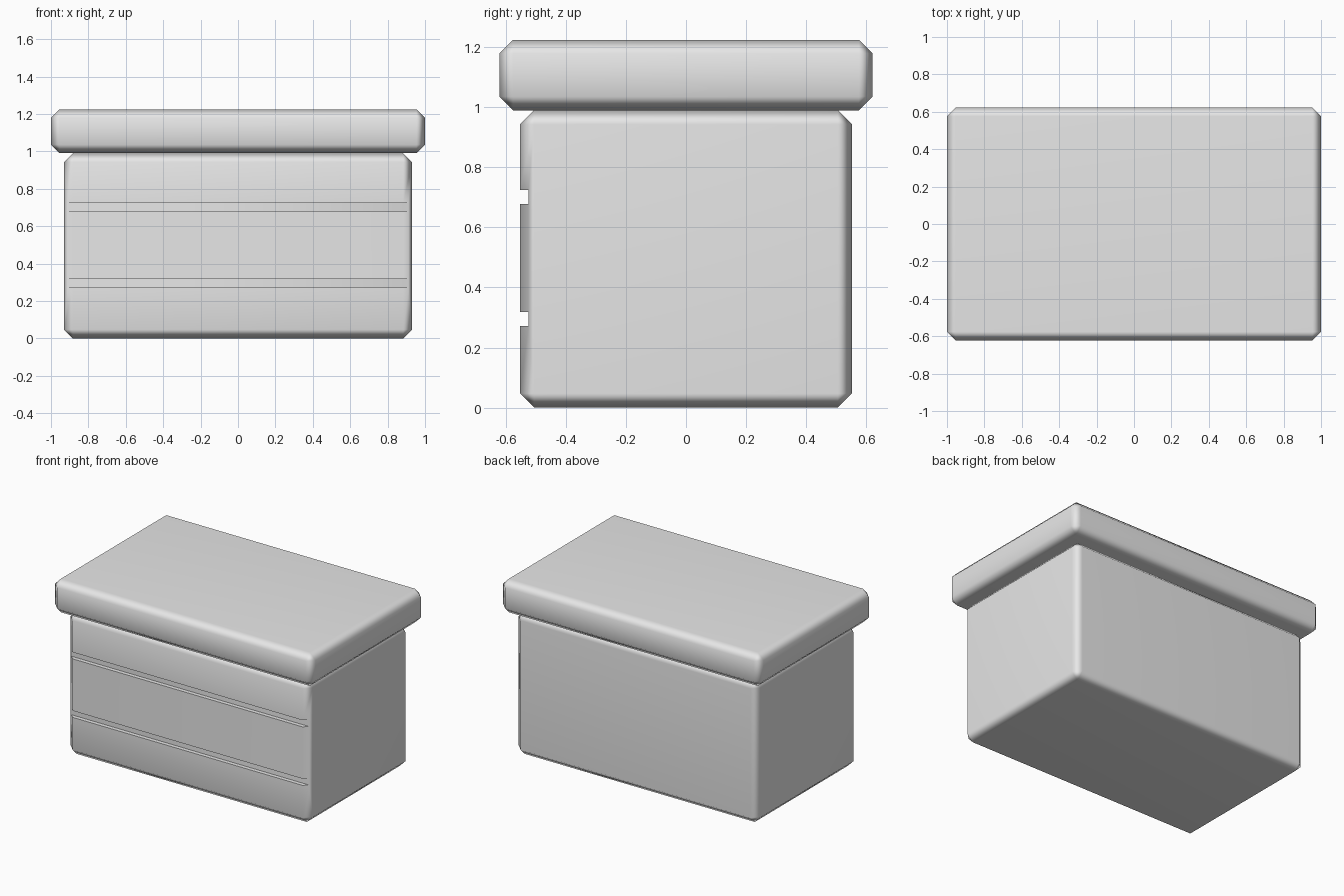
import bpy, bmesh, math
from mathutils import Matrix

if "Cube" in bpy.data.objects:
    bpy.data.objects.remove(bpy.data.objects["Cube"])

grey = bpy.data.materials.new("light grey")
grey.diffuse_color = (0.8, 0.8, 0.8, 1)
grey.use_nodes = True
grey.node_tree.nodes["Principled BSDF"].inputs["Base Color"].default_value = grey.diffuse_color


def box(name, x, y, z, chamfer=0.0):
    """Box between (lo, hi) limits on each axis, with optional flat chamfers."""
    bm = bmesh.new()
    lims = (x, y, z)
    size = [hi - lo for lo, hi in lims]
    mid = [(hi + lo) / 2 for lo, hi in lims]
    bmesh.ops.create_cube(bm, size=1, matrix=Matrix.Translation(mid) @ Matrix.Diagonal((*size, 1)))
    if chamfer:
        bmesh.ops.bevel(bm, geom=bm.edges[:], offset=chamfer, segments=1, affect='EDGES')
    me = bpy.data.meshes.new(name)
    bm.to_mesh(me)
    bm.free()
    me.materials.append(grey)
    ob = bpy.data.objects.new(name, me)
    bpy.context.collection.objects.link(ob)
    return ob


def activate(ob):
    bpy.ops.object.select_all(action='DESELECT')
    ob.select_set(True)
    bpy.context.view_layer.objects.active = ob


# Crate body and overhanging lid
body = box("body", (-0.93, 0.93), (-0.553, 0.553), (0, 0.99), 0.047)
lid = box("lid", (-1, 1), (-0.622, 0.622), (0.99, 1.225), 0.046)

# Two horizontal grooves across the front of the body
for i, (lo, hi) in enumerate([(0.272, 0.318), (0.678, 0.724)]):
    cutter = box(f"groove_cutter_{i + 1}", (-1.2, 1.2), (-0.8, -0.525), (lo, hi))
    cutter.hide_render = True
    activate(body)
    mod = body.modifiers.new("groove", 'BOOLEAN')
    mod.operation = 'DIFFERENCE'
    mod.object = cutter
    bpy.ops.object.modifier_apply(modifier=mod.name)
    bpy.data.objects.remove(cutter)

# Soft chamfers with flat main faces, crisp groove edges
for ob in (body, lid):
    activate(ob)
    bpy.ops.object.shade_smooth_by_angle(angle=math.radians(60))
    mod = ob.modifiers.new("weighted normals", 'WEIGHTED_NORMAL')
    mod.keep_sharp = True
